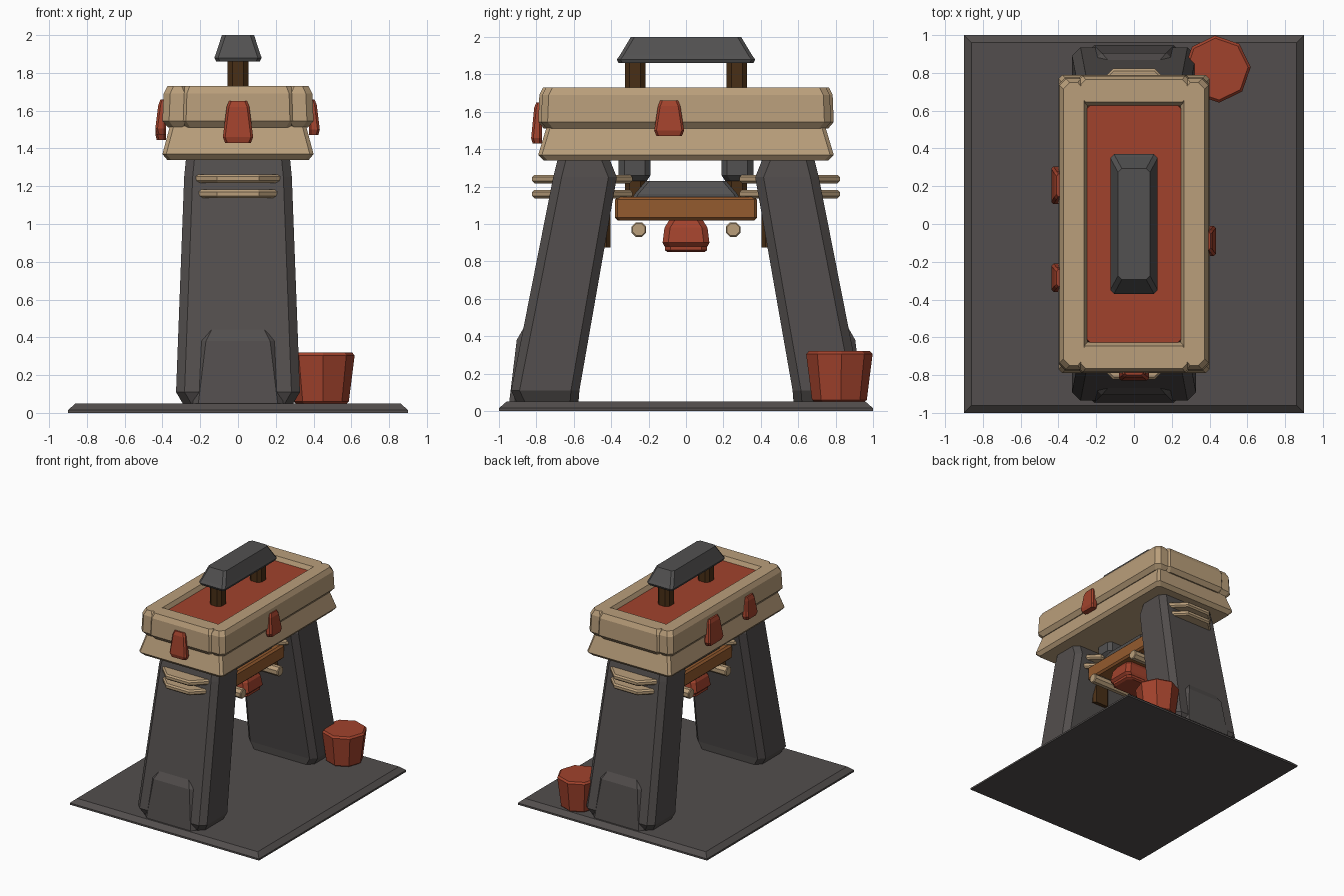
import bpy, bmesh, math
from mathutils import Matrix

cube = bpy.data.objects.get("Cube")
if cube:
    bpy.data.objects.remove(cube, do_unlink=True)


def material(name, srgb):
    lin = [(c / 255) ** 2.2 for c in srgb] + [1]
    m = bpy.data.materials.new(name)
    m.use_nodes = True
    m.diffuse_color = lin
    m.node_tree.nodes["Principled BSDF"].inputs["Base Color"].default_value = lin
    return m


STONE = material("warm grey stone", (83, 79, 78))
SLATE = material("slate grey", (83, 82, 82))
TAN = material("pale wood", (184, 157, 122))
RED = material("brick red", (160, 68, 48))
BROWN = material("orange brown wood", (146, 91, 50))
DARK = material("dark brown wood", (74, 50, 28))


def finish(name, bm, mat, loc=(0, 0, 0), turn=0):
    """Turn a bmesh into a named flat-shaded object."""
    bmesh.ops.recalc_face_normals(bm, faces=bm.faces)
    mesh = bpy.data.meshes.new(name)
    bm.to_mesh(mesh)
    bm.free()
    mesh.materials.append(mat)
    ob = bpy.data.objects.new(name, mesh)
    ob.matrix_world = Matrix.Translation(loc) @ Matrix.Rotation(turn, 4, 'Z')
    bpy.context.collection.objects.link(ob)
    return ob


def loft(name, mat, sections, cut=0.02, loc=(0, 0, 0), turn=0):
    """Stack of corner-cut rectangles: (z, half x, near y, far y)."""
    bm = bmesh.new()
    rings = []
    for z, hx, y0, y1 in sections:
        cx, cy = min(cut, hx * .6), min(cut, (y1 - y0) * .3)
        pts = [(hx - cx, y0), (hx, y0 + cy), (hx, y1 - cy), (hx - cx, y1),
               (cx - hx, y1), (-hx, y1 - cy), (-hx, y0 + cy), (cx - hx, y0)]
        rings.append([bm.verts.new((x, y, z)) for x, y in pts])
    for a, b in zip(rings, rings[1:]):
        for i in range(8):
            j = (i + 1) % 8
            bm.faces.new((a[i], a[j], b[j], b[i]))
    bm.faces.new(rings[0])
    bm.faces.new(rings[-1])
    return finish(name, bm, mat, loc, turn)


def block(name, mat, sections, cut=0.02, loc=(0, 0, 0), turn=0):
    """Symmetric loft: (z, half x, half y)."""
    return loft(name, mat, [(z, x, -y, y) for z, x, y in sections], cut, loc, turn)


def drum(name, mat, r1, r2, depth, matrix, bevel):
    """Eight-sided drum with chamfered rims."""
    bm = bmesh.new()
    bmesh.ops.create_cone(bm, cap_ends=True, segments=8, radius1=r1, radius2=r2,
                          depth=depth, matrix=matrix)
    ob = finish(name, bm, mat)
    mod = ob.modifiers.new("rim", 'BEVEL')
    mod.width = bevel
    mod.limit_method = 'ANGLE'
    mod.angle_limit = math.radians(60)
    return ob


# Ground slab
block("base_slab", STONE, [(0, .9, 1), (.015, .9, 1), (.05, .86, .96)], 0)

# Each end: leaning leg, foot plate, bands, inner post, hanger
for side, turn in (("front", 0), ("back", math.pi)):
    s = -1 if side == "front" else 1
    loft(side + "_leg", STONE,
         [(.045, .29, -.905, -.575), (.11, .328, -.935, -.57),
          (1.25, .285, -.71, -.37), (1.35, .275, -.685, -.41)], .045, turn=turn)
    loft(side + "_foot_plate", STONE,
         [(.05, .24, -.945, -.8), (.38, .2, -.905, -.8), (.45, .165, -.865, -.78)],
         .03, turn=turn)
    for z in (1.16, 1.24):
        drum(side + "_band", TAN, .29, .29, .045, Matrix.Translation((0, s * .555, z))
             @ Matrix.Rotation(math.pi / 8, 4, 'Z'), .012)
    block(side + "_inner_post", DARK, [(.875, .08, .05), (1.35, .08, .05)], .02,
          (0, s * .455, 0))
    block(side + "_handle_post", DARK, [(1.1, .055, .055), (1.88, .055, .055)], .025,
          (0, s * .272, 0))
    block(side + "_post_collar", SLATE,
          [(1.23, .07, .065), (1.26, .1, .085), (1.36, .1, .085)], .03,
          (0, s * .275, 0))
    # Cross log under the hanging beam
    drum(side + "_log", TAN, .042, .042, .46, Matrix.Translation((0, s * .252, .97))
         @ Matrix.Rotation(math.pi / 2, 4, 'Y') @ Matrix.Rotation(math.pi / 8, 4, 'Z'), .006)

# Hanging beam with its cap and bell
block("hanging_beam", BROWN, [(1.02, .165, .365), (1.035, .18, .38),
                              (1.13, .18, .38), (1.145, .165, .365)], .015)
block("beam_cap", SLATE, [(1.14, .14, .285), (1.16, .14, .275), (1.23, .1, .215)])
block("bell_body", RED, [(.88, .15, .115), (.9, .17, .125), (.98, .155, .115),
                         (1.02, .13, .09)], .03)
block("bell_lip", RED, [(.85, .13, .1), (.86, .15, .112), (.885, .15, .112)], .03)

# Roof: lower tier, upper frame and inset panel
block("lower_tier", TAN, [(1.34, .375, .76), (1.37, .4, .79), (1.52, .36, .745)], .02)
rail = [(1.51, .05), (1.545, .08), (1.69, .074), (1.73, .054)]
for s in (-1, 1):
    block("side_rail", TAN, [(z, w, .695 + w) for z, w in rail], .035, (s * .32, 0, 0))
    block("end_rail", TAN, [(z, .24 + w * .75, w + .005) for z, w in rail], .025,
          (0, s * .705, 0))
block("roof_panel", RED, [(1.51, .26, .65), (1.695, .25, .63)], .02)

# Carry handle
block("handle", SLATE, [(1.86, .115, .36), (1.88, .125, .37),
                        (1.9, .118, .355), (2, .085, .295)], .02)

# Clips around the frame: x, y, bottom height, width, height, turn
quarter = math.pi / 2
for x, y, z, w, h, turn in ((0, -.8, 1.43, .08, .22, 0),
                            (.405, -.09, 1.47, .08, .19, quarter),
                            (-.41, .205, 1.445, .1, .215, -quarter),
                            (-.41, -.285, 1.475, .075, .185, -quarter)):
    loft("clip", RED, [(z, w * .85, -.02, .03), (z + .03, w, -.028, .03),
                       (z + h - .03, w * .75, -.012, .03), (z + h, w * .6, .0, .03)],
         .012, (x, y, 0), turn)

# Bucket beside the back leg
drum("bucket", RED, .145, .18, .275, Matrix.Translation((.44, .82, .1825))
     @ Matrix.Rotation(.06, 4, 'Z'), .015)
